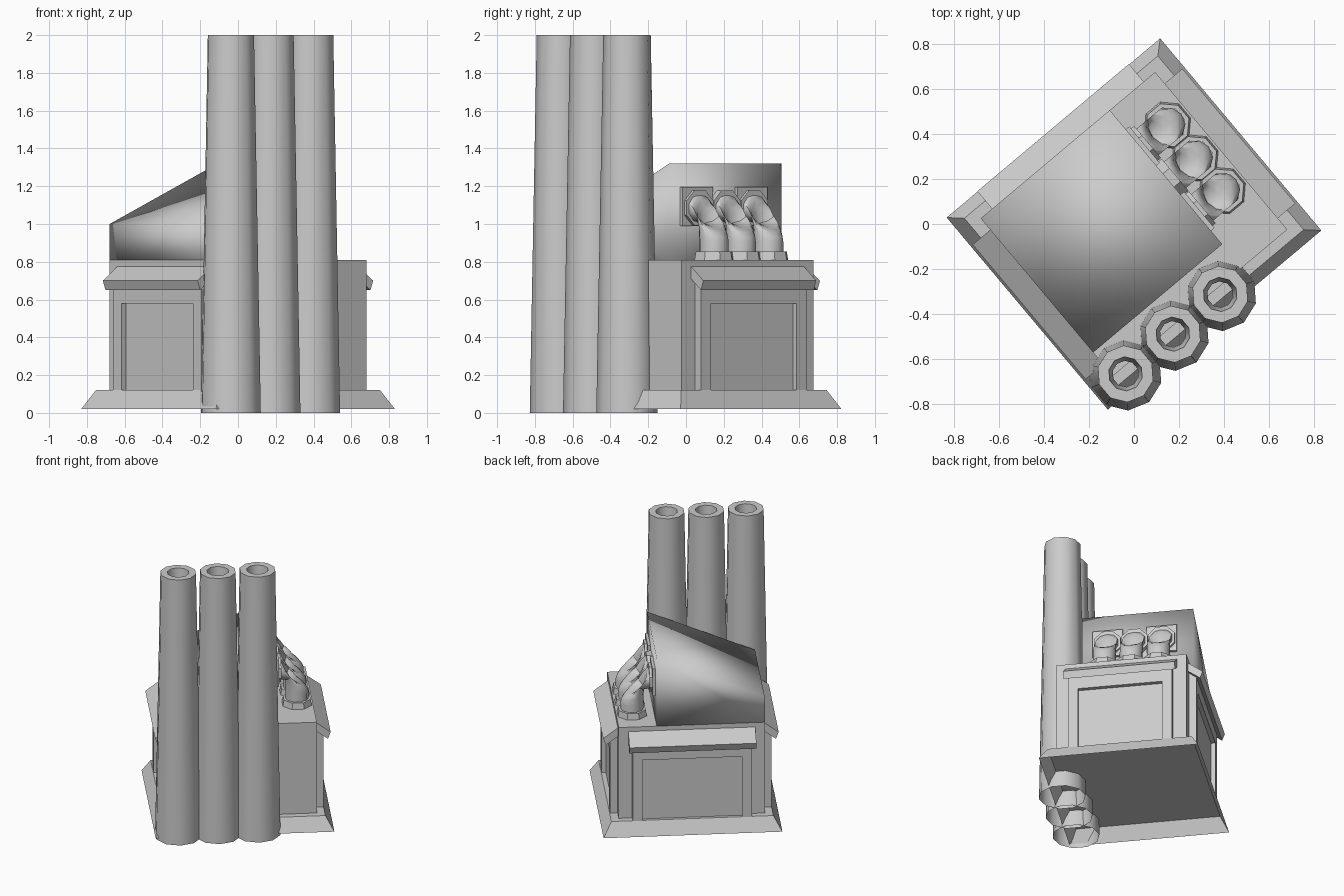
import bpy
from math import sin, cos, pi, radians
from mathutils import Vector, Matrix

if "Cube" in bpy.data.objects:
    bpy.data.objects.remove(bpy.data.objects["Cube"])

TURN = Matrix.Rotation(radians(40), 4, 'Z')   # whole building is turned 40 degrees
HU, HV = 0.505, 0.456                         # half sizes of the main body


def make(name, verts, faces, local=None, smooth=None):
    me = bpy.data.meshes.new(name)
    me.from_pydata([tuple(v) for v in verts], [], faces)
    if local is not None:
        me.transform(local)
    me.transform(TURN)
    ob = bpy.data.objects.new(name, me)
    bpy.context.collection.objects.link(ob)
    bpy.ops.object.select_all(action='DESELECT')
    bpy.context.view_layer.objects.active = ob
    ob.select_set(True)
    bpy.ops.object.mode_set(mode='EDIT')
    bpy.ops.mesh.select_all(action='SELECT')
    bpy.ops.mesh.normals_make_consistent(inside=False)
    bpy.ops.object.mode_set(mode='OBJECT')
    if smooth:
        bpy.ops.object.shade_smooth_by_angle(angle=radians(smooth))
    return ob


def prism(name, a, b, local=None, smooth=None):
    """Solid between two matching outlines."""
    n = len(a)
    faces = [tuple(range(n))[::-1], tuple(range(n, 2 * n))]
    faces += [(i, (i + 1) % n, n + (i + 1) % n, n + i) for i in range(n)]
    return make(name, list(a) + list(b), faces, local, smooth)


def box(name, lo, hi, local=None):
    (x0, y0, z0), (x1, y1, z1) = lo, hi
    ring = [(x0, y0), (x1, y0), (x1, y1), (x0, y1)]
    return prism(name, [(x, y, z0) for x, y in ring], [(x, y, z1) for x, y in ring], local)


def loft(name, rings, caps=False, smooth=None):
    """Skin a list of equal-size rings."""
    n = len(rings[0])
    verts = [p for r in rings for p in r]
    faces = [(k * n + i, k * n + (i + 1) % n, (k + 1) * n + (i + 1) % n, (k + 1) * n + i)
             for k in range(len(rings) - 1) for i in range(n)]
    if caps:
        faces += [tuple(range(n)), tuple(range(len(verts) - n, len(verts)))]
    return make(name, verts, faces, None, smooth)


def ring(center, axis_a, axis_b, r, n):
    c, a, b = Vector(center), Vector(axis_a), Vector(axis_b)
    return [c + r * (cos(2 * pi * (i + .5) / n) * a + sin(2 * pi * (i + .5) / n) * b)
            for i in range(n)]


X, Y, Z = (1, 0, 0), (0, 1, 0), (0, 0, 1)

# main body and flared hollow skirt
box("main_body", (-HU, -HV, 0.12), (HU, HV, 0.81))
loft("base_skirt", [[(-u, -v, z), (u, -v, z), (u, v, z), (-u, v, z)] for u, v, z in
                    ((0.618, 0.556, 0.02), (0.56, 0.503, 0.12), (HU, HV, 0.12))])

# upper block with sloping roof
side = [(-HU, 0.81), (0.242, 0.81), (0.242, 1.32), (-HU, 1.0)]
prism("sloped_block", [(u, -0.32, z) for u, z in side], [(u, HV, z) for u, z in side], smooth=95)

# framed bay and awning on three sides (local +x points out of the wall)
for label, angle, d, half in (("right", 0, HU, HV), ("back", 90, HV, HU), ("left", 180, HU, HV)):
    m = Matrix.Rotation(radians(angle), 4, 'Z')
    w, o = half - 0.093, half - 0.161
    out = [(-w, .12), (-w, .72), (w, .72), (w, .12), (o, .12), (o, .58), (-o, .58), (-o, .12)]
    prism(label + "_bay_frame", [(d - 0.01, y, z) for y, z in out],
          [(d + 0.053, y, z) for y, z in out], m)
    box(label + "_bay_panel", (d - 0.01, -o, 0.12), (d + 0.023, o, 0.58), m)
    prof = [(d - 0.005, .78), (d + 0.102, .70), (d + 0.083, .65), (d - 0.005, .715)]
    a = half - 0.066
    prism(label + "_awning", [(x, -a, z) for x, z in prof], [(x, a, z) for x, z in prof], m)

# three tapered hollow chimneys
for i, u in enumerate((-0.456, -0.182, 0.092)):
    loft(f"chimney_{i + 1}", [ring((u, -0.485, z), X, Y, r, 10) for r, z in
                              ((0.163, 0), (0.126, 2.0), (0.076, 2.0), (0.058, 1.8))], smooth=40)

# three bent pipes with floor collars and wall flanges
for i, v in enumerate((-0.138, 0.05, 0.24)):
    rings = [ring((0.235, v, 1.085), Y, Z, 0.08, 10)]
    for k in range(7):
        t = pi / 2 * k / 6
        c = (0.265 + 0.13 * sin(t), v, 0.905 + 0.18 * cos(t))
        rings.append(ring(c, Y, (-sin(t), 0, cos(t)), 0.08, 10))
    rings.append(ring((0.395, v, 0.81), Y, (-1, 0, 0), 0.08, 10))
    loft(f"bent_pipe_{i + 1}", rings, caps=True, smooth=50)
    loft(f"pipe_collar_{i + 1}", [ring((0.395, v, z), X, Y, r, 8) for r, z in
                                  ((0.108, 0.81), (0.1, 0.855), (0.08, 0.855))])
    loft(f"wall_flange_{i + 1}", [ring((x, v, 1.085), Y, Z, 0.1, 8) for x in (0.235, 0.28)], caps=True)
    if i != 1:
        box(f"wall_plate_{i + 1}", (0.235, v - 0.105, 0.99), (0.262, v + 0.105, 1.195))
